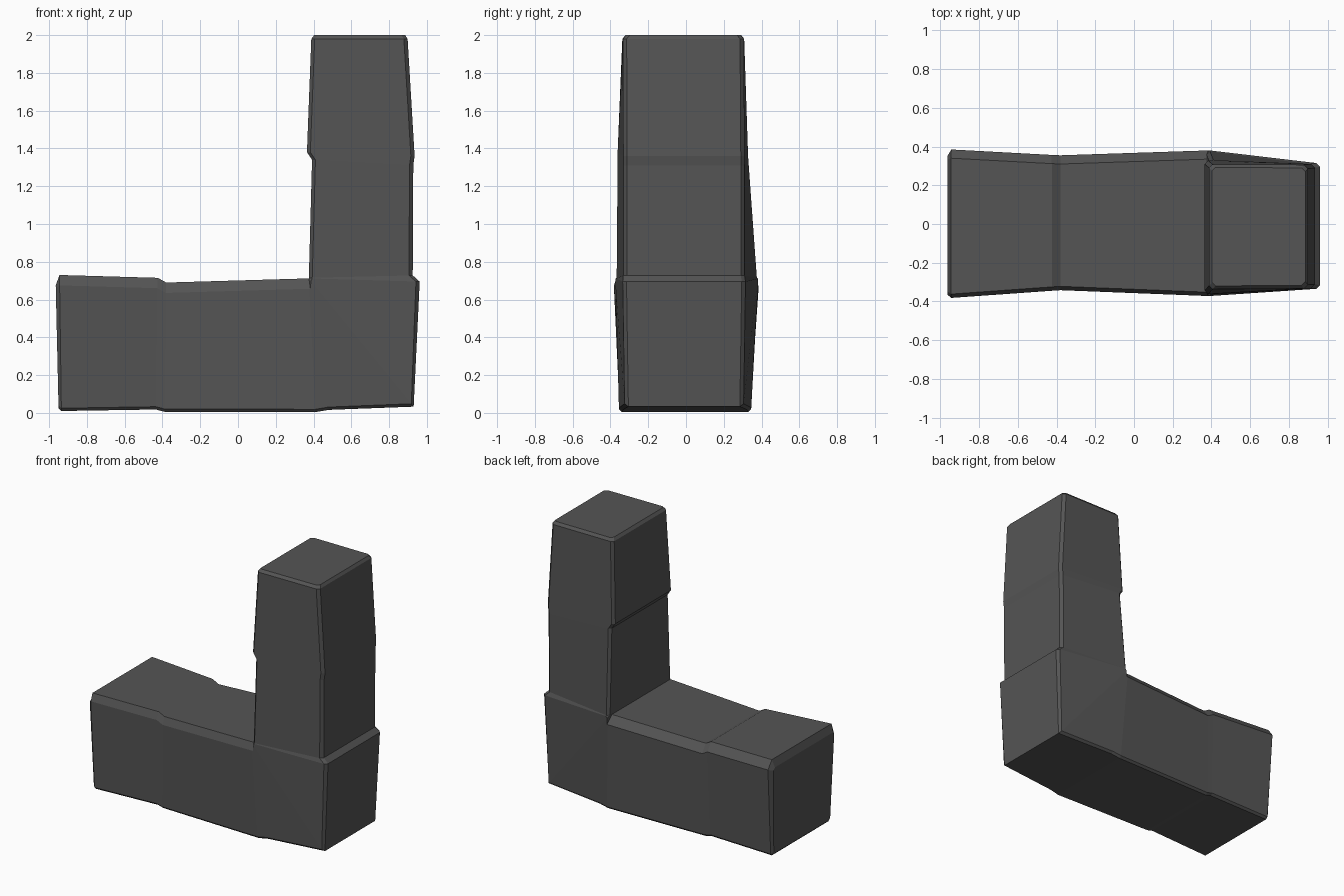
import bpy
import bmesh
from mathutils import Vector

if "Cube" in bpy.data.objects:
    bpy.data.objects.remove(bpy.data.objects["Cube"])

stone = bpy.data.materials.new("dark_grey")
stone.diffuse_color = (0.09, 0.09, 0.09, 1)
stone.use_nodes = True
stone.node_tree.nodes["Principled BSDF"].inputs["Base Color"].default_value = stone.diffuse_color


def ring(inner, outer, y_in, y_out, front_cut, back_cut, out_cut=(0.015, 0.015)):
    """Eight-sided section between an inner and an outer profile point.
    Cuts are corner chamfers as (width in y, depth across the section)."""
    a, b = Vector((inner[0], 0, inner[1])), Vector((outer[0], 0, outer[1]))
    u = (b - a).normalized()

    def pt(base, y, depth):
        p = base + u * depth
        return Vector((p.x, y, p.z))

    w, d = out_cut
    return [
        pt(a, y_in[0] + front_cut[0], 0), pt(a, y_in[0], front_cut[1]),
        pt(b, y_out[0], -d), pt(b, y_out[0] + w, 0),
        pt(b, y_out[1] - w, 0), pt(b, y_out[1], -d),
        pt(a, y_in[1], back_cut[1]), pt(a, y_in[1] - back_cut[0], 0)]


F, B = (0.02, 0.055), (0.045, 0.06)     # foot top chamfers
C = (0.018, 0.018)                      # column chamfers
E = (0.02, 0.02)
elbow = (0.375, 0.712)
wide, narrow = (-0.372, 0.38), (-0.335, 0.315)

sections = [
    # foot, left end to elbow
    ring((-0.965, 0.675), (-0.950, 0.025), (-0.365, 0.350), (-0.338, 0.325), C, C),
    ring((-0.945, 0.730), (-0.935, 0.010), (-0.382, 0.385), (-0.352, 0.340), F, B),
    ring((-0.425, 0.715), (-0.435, 0.018), (-0.345, 0.357), (-0.335, 0.335), F, B),
    ring((-0.380, 0.690), (-0.390, 0.006), (-0.342, 0.355), (-0.335, 0.335), F, B),
    ring(elbow, (0.41, 0.004), wide, (-0.355, 0.345), F, B),
    # elbow fan
    ring(elbow, (0.48, 0.016), wide, (-0.350, 0.340), F, B),
    ring(elbow, (0.93, 0.033), wide, (-0.325, 0.305), C, C, E),
    ring(elbow, (0.962, 0.695), wide, narrow, C, C, E),
    # column, elbow to top
    ring((0.375, 0.715), (0.925, 0.728), (-0.367, 0.375), (-0.332, 0.310), C, C, E),
    ring((0.392, 1.340), (0.928, 1.310), (-0.362, 0.330), (-0.332, 0.310), C, C, E),
    ring((0.365, 1.380), (0.935, 1.360), (-0.362, 0.328), (-0.332, 0.310), C, C, E),
    ring((0.388, 1.980), (0.898, 1.980), (-0.337, 0.308), (-0.334, 0.306), C, C, E),
    ring((0.403, 2.000), (0.885, 2.000), (-0.320, 0.292), (-0.317, 0.290), C, C, E),
]

# Loft the sections into one closed block
bm = bmesh.new()
loops = [[bm.verts.new(p) for p in s] for s in sections]
for low, high in zip(loops, loops[1:]):
    for i in range(8):
        j = (i + 1) % 8
        bm.faces.new((low[i], low[j], high[j], high[i]))
bm.faces.new(loops[0])
bm.faces.new(loops[-1])
bmesh.ops.remove_doubles(bm, verts=bm.verts, dist=0.0005)
bmesh.ops.recalc_face_normals(bm, faces=bm.faces)

mesh = bpy.data.meshes.new("corner_stone_block")
bm.to_mesh(mesh)
bm.free()
mesh.materials.append(stone)
block = bpy.data.objects.new("corner_stone_block", mesh)
bpy.context.collection.objects.link(block)
